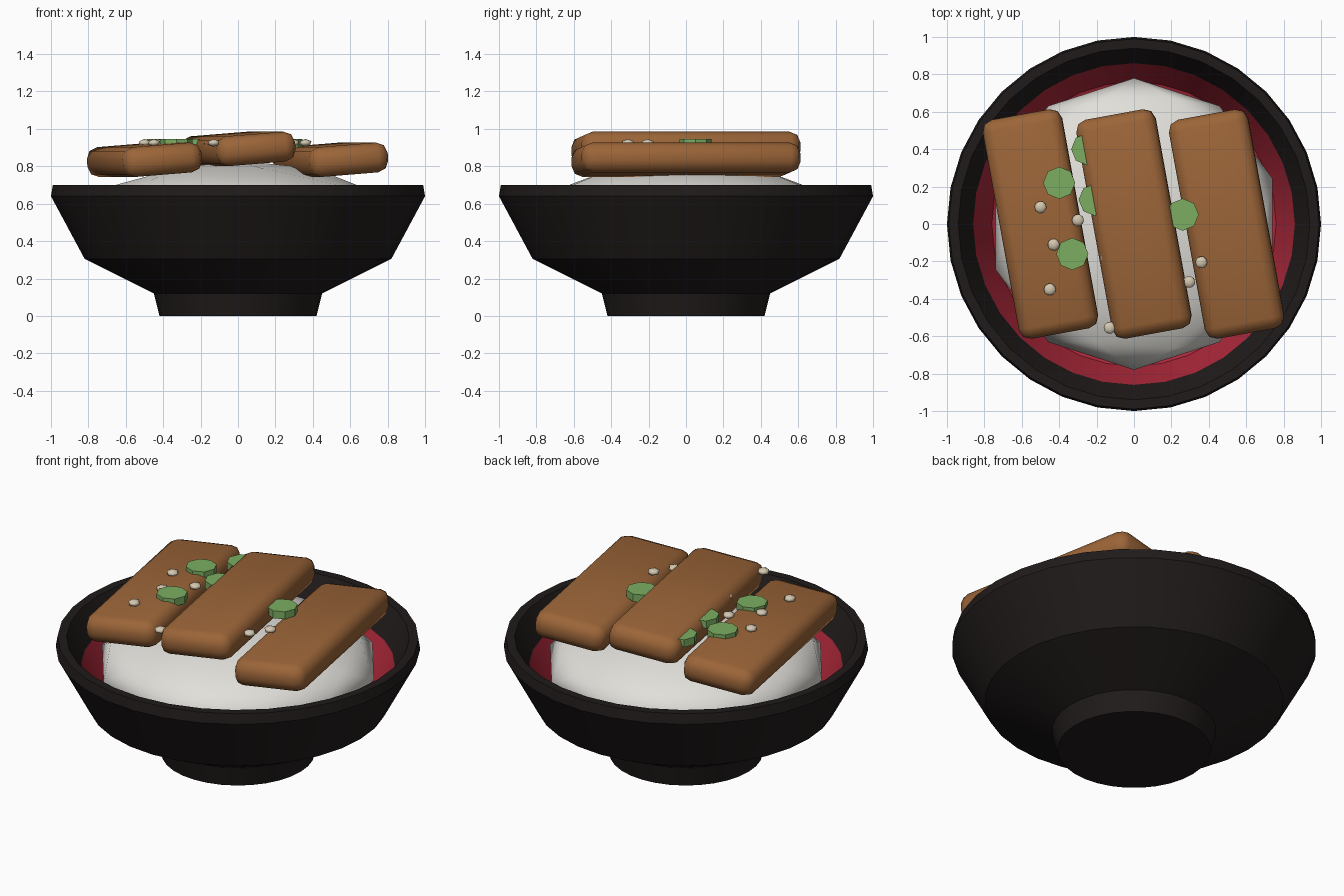
import bpy, bmesh, math

if "Cube" in bpy.data.objects:
    bpy.data.objects.remove(bpy.data.objects["Cube"])


def material(name, rgb):
    m = bpy.data.materials.new(name)
    m.diffuse_color = (*rgb, 1)
    m.use_nodes = True
    m.node_tree.nodes["Principled BSDF"].inputs["Base Color"].default_value = m.diffuse_color
    return m


LACQUER = material("black_lacquer", (0.015, 0.011, 0.011))
RED = material("red_lacquer", (0.40, 0.02, 0.04))
WHITE = material("rice_white", (0.75, 0.74, 0.70))
BROWN = material("glazed_brown", (0.33, 0.13, 0.04))
GREEN = material("onion_green", (0.20, 0.42, 0.12))
CREAM = material("seed_cream", (0.65, 0.57, 0.43))


def smooth(obj, angle):
    bpy.ops.object.select_all(action='DESELECT')
    obj.select_set(True)
    bpy.context.view_layer.objects.active = obj
    bpy.ops.object.shade_smooth_by_angle(angle=math.radians(angle))


def finish(name, mat):
    obj = bpy.context.object
    obj.name = name
    obj.data.materials.append(mat)
    return obj


# Bowl: lathed profile from the underside, over the rim, down to the inner floor
profile = [(0, 0), (0.42, 0), (0.45, 0.12), (0.82, 0.305), (1.0, 0.64), (0.99, 0.70),
           (0.94, 0.70), (0.86, 0.54), (0.76, 0.34), (0.42, 0.20), (0, 0.18)]
FIRST_RED_STEP = 7
bm = bmesh.new()
verts = [bm.verts.new((0, r, z)) for r, z in profile]
edges = [bm.edges.new(pair) for pair in zip(verts, verts[1:])]
bmesh.ops.spin(bm, geom=verts + edges, cent=(0, 0, 0), axis=(0, 0, 1),
               angle=math.tau, steps=32)
bmesh.ops.remove_doubles(bm, verts=bm.verts, dist=0.0001)
bmesh.ops.recalc_face_normals(bm, faces=bm.faces)
inner_r, inner_z = profile[FIRST_RED_STEP]
for f in bm.faces:
    c = f.calc_center_median()
    if c.z > 0.15 and math.hypot(c.x, c.y) < inner_r and f.normal.z > 0:
        f.material_index = 1
mesh = bpy.data.meshes.new("bowl")
bm.to_mesh(mesh)
bm.free()
bowl = bpy.data.objects.new("bowl", mesh)
bpy.context.collection.objects.link(bowl)
mesh.materials.append(LACQUER)
mesh.materials.append(RED)
smooth(bowl, 35)

# Rice mound
bpy.ops.mesh.primitive_ico_sphere_add(subdivisions=2, radius=0.78, location=(0, 0, 0.55))
rice = finish("rice", WHITE)
rice.scale.z = 0.36
smooth(rice, 180)

# Three slanted fillets with rounded edges
for i, (x, z) in enumerate([(-0.5, 0.835), (0, 0.893), (0.495, 0.835)]):
    bpy.ops.mesh.primitive_cube_add(size=1, location=(x, 0, z), rotation=(0, -0.08, 0.18))
    fillet = finish(f"fillet_{i + 1}", BROWN)
    fillet.scale = (0.43, 1.19, 0.16)
    bpy.ops.object.transform_apply(location=False, rotation=False, scale=True)
    bevel = fillet.modifiers.new("round", 'BEVEL')
    bevel.width = 0.06
    bevel.segments = 2
    bpy.ops.object.modifier_apply(modifier="round")
    smooth(fillet, 50)

# Spring onion slices
for i, (x, y) in enumerate([(-0.40, 0.22), (-0.33, -0.16), (0.26, 0.05),
                            (-0.25, 0.40), (-0.21, 0.13)]):
    bpy.ops.mesh.primitive_cylinder_add(vertices=8, radius=0.086, depth=0.045,
                                        location=(x, y, 0.923))
    smooth(finish(f"onion_slice_{i + 1}", GREEN), 30)

# Sesame seeds
for i, (x, y) in enumerate([(-0.50, 0.09), (-0.43, -0.11), (-0.30, 0.02), (-0.45, -0.35),
                            (-0.15, -0.175), (-0.13, -0.555), (0.295, -0.31), (0.36, -0.205)]):
    bpy.ops.mesh.primitive_ico_sphere_add(subdivisions=1, radius=0.036, location=(x, y, 0.925))
    seed = finish(f"sesame_seed_{i + 1}", CREAM)
    seed.scale.z = 0.6
    smooth(seed, 180)
